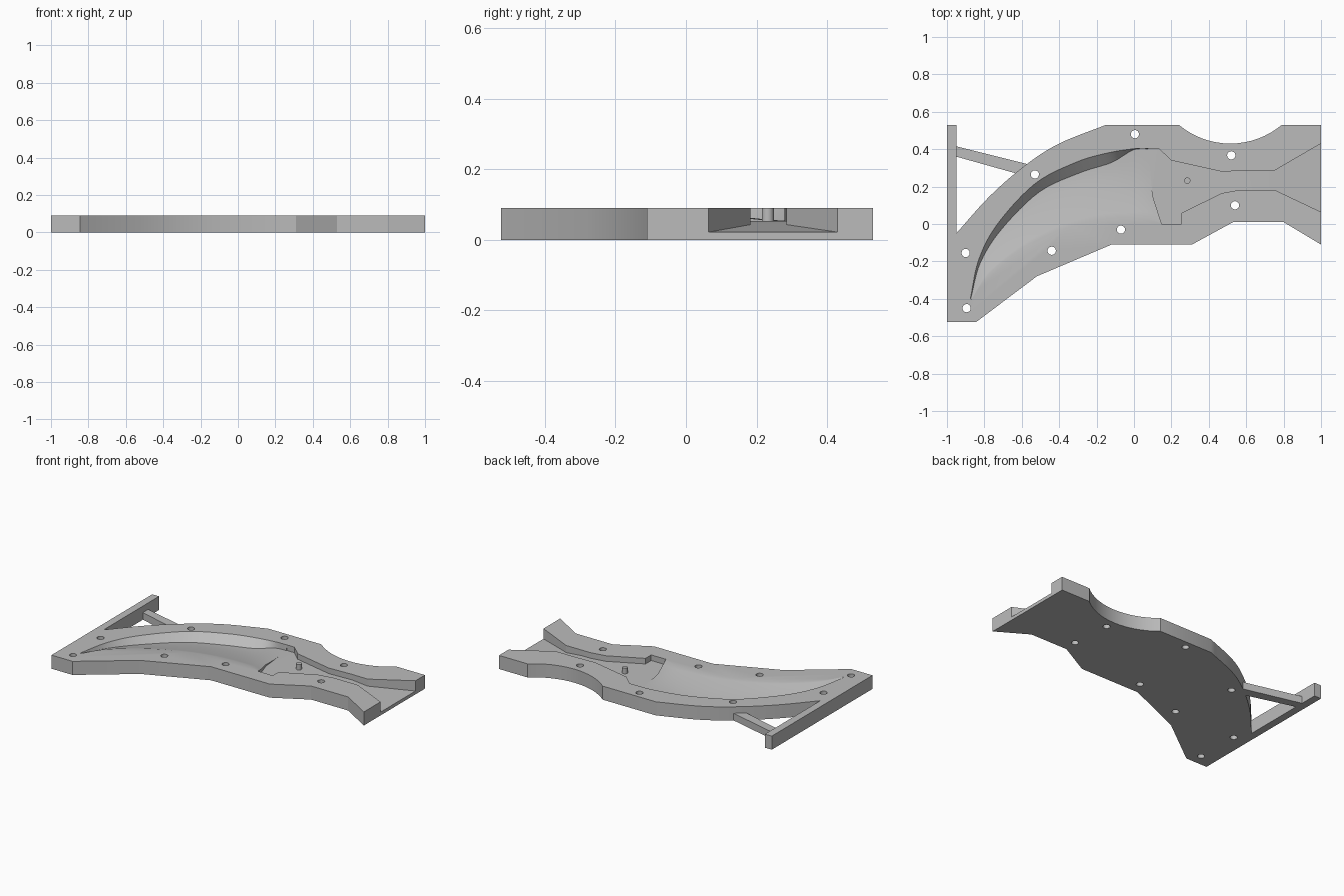
import bpy, bmesh, math
from mathutils import Vector

if "Cube" in bpy.data.objects:
    bpy.data.objects.remove(bpy.data.objects["Cube"], do_unlink=True)

TOP, FLOOR = 0.09, 0.053

grey = bpy.data.materials.new("plain grey")
grey.use_nodes = True
grey.diffuse_color = (0.5, 0.5, 0.5, 1)
grey.node_tree.nodes["Principled BSDF"].inputs["Base Color"].default_value = (0.5, 0.5, 0.5, 1)


def make(name, bm):
    bmesh.ops.recalc_face_normals(bm, faces=bm.faces)
    mesh = bpy.data.meshes.new(name)
    bm.to_mesh(mesh)
    bm.free()
    obj = bpy.data.objects.new(name, mesh)
    bpy.context.collection.objects.link(obj)
    mesh.materials.append(grey)
    return obj


def prism(name, outline, low, high):
    """Upright prism; low may be a function of x for a sloping floor."""
    bottom = low if callable(low) else (lambda x: low)
    bm = bmesh.new()
    a = [bm.verts.new((x, y, bottom(x))) for x, y in outline]
    b = [bm.verts.new((x, y, high)) for x, y in outline]
    bm.faces.new(a)
    bm.faces.new(b)
    for i in range(len(a)):
        j = (i + 1) % len(a)
        bm.faces.new((a[i], a[j], b[j], b[i]))
    return make(name, bm)


def circle(cx, cy, r, n=24):
    return [(cx + r * math.cos(math.tau * i / n), cy + r * math.sin(math.tau * i / n)) for i in range(n)]


def spline(points, steps):
    """Smooth curve through the points."""
    p = [Vector(q) for q in points]
    p = [2 * p[0] - p[1]] + p + [2 * p[-1] - p[-2]]
    out = []
    for i in range(1, len(p) - 2):
        for s in range(steps):
            t = s / steps
            out.append(0.5 * (2 * p[i] + (p[i + 1] - p[i - 1]) * t
                       + (2 * p[i - 1] - 5 * p[i] + 4 * p[i + 1] - p[i + 2]) * t * t
                       + (3 * p[i] - p[i - 1] - 3 * p[i + 1] + p[i + 2]) * t ** 3))
    return out + [p[-2]]


# Plate with side bar, curved shoulder and scooped notch
notch = [(0.515 + 0.428 * math.cos(math.radians(a)), 0.858 + 0.428 * math.sin(math.radians(a)))
         for a in range(310, 229, -5)]
shoulder = [tuple(v) for v in spline([(-0.15, 0.53), (-0.4, 0.43), (-0.58, 0.315),
                                      (-0.77, 0.15), (-0.95, -0.05)], 6)]
outline = [(-1, -0.525), (-0.845, -0.525), (-0.52, -0.28), (-0.12, -0.11), (0.31, -0.11),
           (0.53, 0.01), (0.8, 0.01), (1, -0.11), (1, 0.53)] + notch + shoulder + [
           (-0.95, 0.53), (-1, 0.53)]
plate = prism("mould_plate", outline, 0, TOP)

# Crescent cavity: steep outer wall, floor rising to the inner edge
STEPS, COLS = 6, 10
outer = spline([(-0.875, -0.40), (-0.83, -0.19), (-0.73, 0.0), (-0.53, 0.215), (-0.31, 0.33),
                (-0.14, 0.38), (0.0, 0.402), (0.085, 0.405)], STEPS)
inner = spline([(-0.87, -0.405), (-0.78, -0.27), (-0.6, -0.13), (-0.4, -0.035), (-0.2, 0.02),
                (0.0, 0.035), (0.09, 0.025), (0.15, 0.002)], STEPS)
# Per station: wall width, foot height, rise power
shape = spline([(0.002, 0.085, 1.0), (0.018, 0.06, 1.0), (0.035, 0.047, 1.1), (0.05, 0.041, 1.2),
                (0.06, 0.041, 1.3), (0.055, 0.044, 1.6), (0.004, 0.051, 2.2), (0.004, 0.053, 3.0)], STEPS)
bm = bmesh.new()
rings = []
for o, i, (wall, foot, power) in zip(outer, inner, shape):
    span = i - o
    start = min(max(wall, 0.002) / span.length, 0.4)
    ring = [(*o, TOP + 0.02), (*o, TOP)]
    for k in range(COLS + 1):
        u = k / COLS
        ring.append((*(o + span * (start + (1 - start) * u)), foot + (TOP - foot) * u ** power))
    ring.append((*i, TOP + 0.02))
    rings.append([bm.verts.new(c) for c in ring])
for r, s in zip(rings, rings[1:]):
    for k in range(len(r)):
        j = (k + 1) % len(r)
        bm.faces.new((r[k], r[j], s[j], s[k]))
bm.faces.new(rings[0])
bm.faces.new(rings[-1])
cutters = [make("crescent_cutter", bm)]

# Flat head pocket with throat, then the sloping funnel
cutters.append(prism("head_cutter", [
    (0.075, 0.405), (0.13, 0.405), (0.2, 0.34), (0.47, 0.28), (0.64, 0.287), (0.64, 0.183),
    (0.57, 0.183), (0.47, 0.165), (0.255, 0.06), (0.255, 0.0), (0.148, 0.0), (0.1, 0.15)], FLOOR, 0.12))
cutters.append(prism("funnel_cutter", [
    (0.635, 0.287), (0.75, 0.285), (1.02, 0.442), (1.02, 0.055), (0.75, 0.183), (0.635, 0.183)],
    lambda x: FLOOR - (x - 0.635) * 0.085, 0.13))

# Bolt holes
holes = [(0.005, 0.48), (-0.53, 0.265), (-0.9, -0.155), (-0.895, -0.45),
         (-0.44, -0.143), (-0.07, -0.03), (0.54, 0.1), (0.52, 0.367)]
for n, (x, y) in enumerate(holes):
    cutters.append(prism(f"bolt_hole_cutter_{n + 1}", circle(x, y, 0.022), -0.05, 0.14))

for cutter in cutters:
    cutter.hide_render = True
    mod = plate.modifiers.new(cutter.name, "BOOLEAN")
    mod.operation, mod.solver, mod.object = "DIFFERENCE", "EXACT", cutter
bpy.context.view_layer.update()
cut = bpy.data.meshes.new_from_object(plate.evaluated_get(bpy.context.evaluated_depsgraph_get()))
plate.modifiers.clear()
plate.data = cut
for cutter in cutters:
    bpy.data.objects.remove(cutter, do_unlink=True)

# Locating peg and diagonal brace
peg = prism("locating_peg", circle(0.285, 0.232, 0.017), FLOOR - 0.01, TOP)
brace = prism("diagonal_brace", [(-0.96, 0.363), (-0.6, 0.262), (-0.55, 0.315), (-0.96, 0.418)], 0, 0.047)

bpy.ops.object.select_all(action="DESELECT")
for obj in (plate, peg, brace):
    obj.select_set(True)
bpy.context.view_layer.objects.active = plate
bpy.ops.object.shade_smooth_by_angle(angle=math.radians(25))
